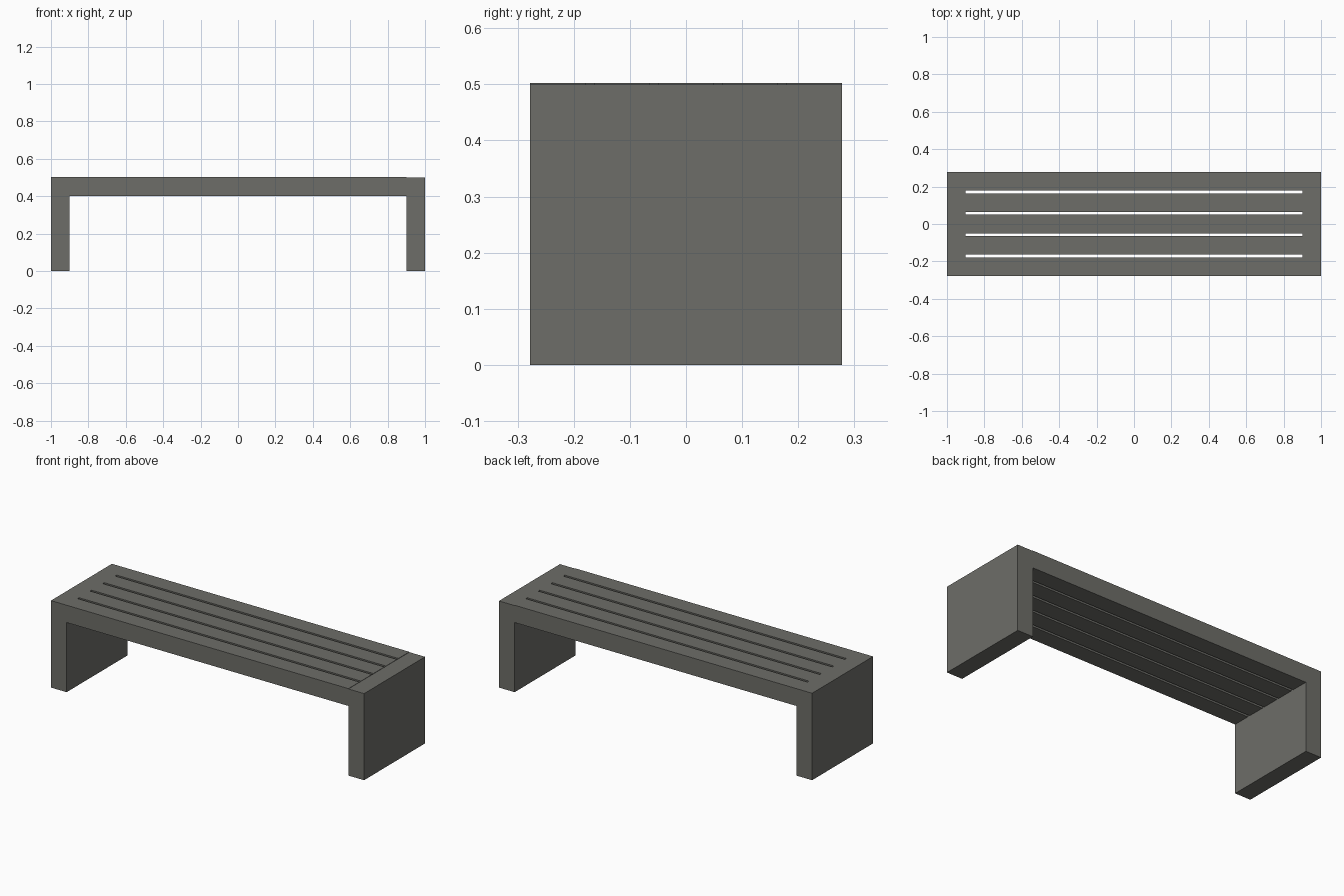
import bpy

if "Cube" in bpy.data.objects:
    bpy.data.objects.remove(bpy.data.objects["Cube"])

# One warm grey concrete colour
grey = bpy.data.materials.new("warm_grey")
grey.diffuse_color = (0.155, 0.155, 0.14, 1)
grey.use_nodes = True
grey.node_tree.nodes["Principled BSDF"].inputs["Base Color"].default_value = grey.diffuse_color

DEPTH = 0.556      # full bench depth
SLAT = 0.1         # slat width
TOP = 0.502        # seat and left leg height


def box(name, x0, x1, y0, y1, z0, z1):
    bpy.ops.mesh.primitive_cube_add(
        size=1, location=((x0 + x1) / 2, (y0 + y1) / 2, (z0 + z1) / 2))
    ob = bpy.context.object
    ob.name = name
    ob.scale = (x1 - x0, y1 - y0, z1 - z0)
    bpy.ops.object.transform_apply(location=False, rotation=False, scale=True)
    ob.data.materials.append(grey)
    return ob


# Solid panel legs; the right one sits a hair lower than the seat
h = DEPTH / 2
box("left_leg", -1, -0.9, -h, h, 0, TOP)
box("right_leg", 0.9, 1, -h, h, 0, 0.5)

# Five seat slats separated by narrow open slots
pitch = (DEPTH - SLAT) / 4
for i in range(5):
    y = -h + i * pitch
    box(f"seat_slat_{i + 1}", -0.9, 0.9, y, y + SLAT, 0.402, TOP)
